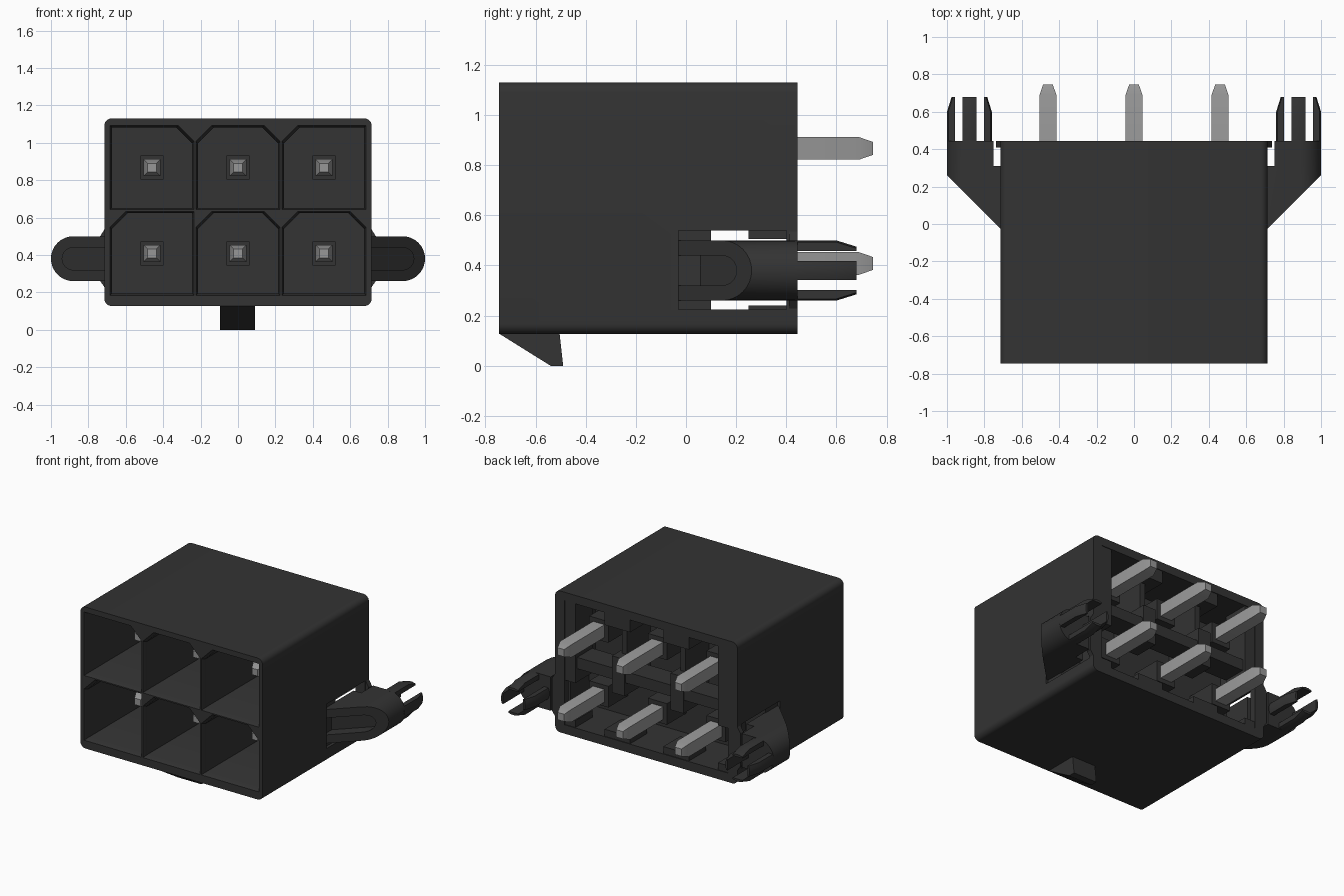
import bpy, bmesh, math
from math import sin, cos, pi

cube = bpy.data.objects.get("Cube")
if cube:
    bpy.data.objects.remove(cube, do_unlink=True)


def material(name, value, rough):
    m = bpy.data.materials.new(name)
    m.use_nodes = True
    color = (value, value, value, 1)
    m.diffuse_color = color
    node = m.node_tree.nodes["Principled BSDF"]
    node.inputs["Base Color"].default_value = color
    node.inputs["Roughness"].default_value = rough
    return m


BLACK = material("black plastic", 0.033, 0.6)
METAL = material("grey metal", 0.31, 0.5)
parts = []


def loft(name, rings, mat=BLACK, keep=True):
    """Closed solid through rings with equal point counts."""
    bm = bmesh.new()
    loops = [[bm.verts.new(p) for p in ring] for ring in rings]
    n = len(loops[0])
    for a, b in zip(loops, loops[1:]):
        for i in range(n):
            j = (i + 1) % n
            bm.faces.new((a[i], a[j], b[j], b[i]))
    bm.faces.new(loops[0])
    bm.faces.new(loops[-1][::-1])
    bmesh.ops.recalc_face_normals(bm, faces=bm.faces[:])
    mesh = bpy.data.meshes.new(name)
    bm.to_mesh(mesh)
    bm.free()
    mesh.materials.append(mat)
    obj = bpy.data.objects.new(name, mesh)
    bpy.context.collection.objects.link(obj)
    if keep:
        parts.append(obj)
    return obj


def at(profile, y):
    return [(x, y, z) for x, z in profile]


def rect(x0, x1, z0, z1):
    return [(x0, z0), (x1, z0), (x1, z1), (x0, z1)]


def box(name, x, y, z, keep=True):
    p = rect(*x, *z)
    return loft(name, [at(p, y[0]), at(p, y[1])], keep=keep)


def cut(obj, cutter):
    """Subtract a solid and discard it."""
    mod = obj.modifiers.new("cut", "BOOLEAN")
    mod.operation, mod.solver, mod.object = "DIFFERENCE", "EXACT", cutter
    deps = bpy.context.evaluated_depsgraph_get()
    mesh = bpy.data.meshes.new_from_object(obj.evaluated_get(deps))
    obj.modifiers.clear()
    obj.data = mesh
    bpy.data.objects.remove(cutter, do_unlink=True)


def rounded(hx, z0, z1, r, steps=6):
    pts = []
    for k, (cx, cz) in enumerate(((hx - r, z1 - r), (r - hx, z1 - r),
                                  (r - hx, z0 + r), (hx - r, z0 + r))):
        for i in range(steps + 1):
            a = (k + i / steps) * pi / 2
            pts.append((cx + r * cos(a), cz + r * sin(a)))
    return pts


def cell(x, z, h, left, right):
    """Square with optional chamfers at the upper corners."""
    l, r = (0.085 if left else 0.001), (0.085 if right else 0.001)
    return [(x - h, z - h), (x + h, z - h), (x + h, z + h - r),
            (x + h - r, z + h), (x - h + l, z + h), (x - h, z + h - l)]


# Housing shell with open back
FRONT, BACK = -0.745, 0.445
shell = rounded(0.715, 0.127, 1.13, 0.04)
housing = loft("housing", [at(shell, FRONT), at(shell, BACK)])
cut(housing, box("cavity", (-0.64, 0.64), (0.1, 0.6), (0.19, 1.07), False))
for s in (-1, 1):
    xs = sorted((s * 0.6, s * 0.8))
    cut(housing, box("side_slot", xs, (0.1, 0.4), (0.225, 0.54), False))
    xs = sorted((s * 0.695, s * 0.8))
    cut(housing, box("side_recess", xs, (-0.03, 0.11), (0.225, 0.54), False))

# Front cells, pin sockets, rear bosses and contact pins
PITCH = 0.46
for row, z in enumerate((0.408, 0.867)):
    for col in (-1, 0, 1):
        x = col * PITCH
        left = row == 0 or col > -1
        right = col < 1 if row else col > -1
        mouth, inner = (cell(x, z, h, left, right) for h in (0.225, 0.215))
        cut(housing, loft("cell", [at(mouth, FRONT - 0.01), at(mouth, FRONT),
                                   at(inner, FRONT + 0.03), at(inner, -0.03)], keep=False))
        cut(housing, box("socket", (x - 0.062, x + 0.062), (-0.1, 0.06),
                         (z - 0.062, z + 0.062), False))
        box("pin_boss", (x - 0.075, x + 0.075), (0.09, 0.32), (z - 0.075, z + 0.075))
        loft("contact_pin", [at(rect(x - h, x + h, z - h, z + h), y) for y, h in
                             ((-0.47, 0.023), (-0.42, 0.045), (0.69, 0.045), (0.745, 0.026))], METAL)

# Ribs inside the back cavity
for s in (-1, 1):
    x = s * PITCH / 2
    box("top_block", (x - 0.1, x + 0.1), (0.25, 0.44), (0.98, 1.08))
    box("bottom_block", (x - 0.1, x + 0.1), (0.25, 0.44), (0.18, 0.24))
    box("centre_block", (x - 0.05, x + 0.05), (0.25, 0.43), (0.51, 0.77))
    box("back_web", (x - 0.02, x + 0.02), (0.09, 0.36), (0.55, 1.08))
    box("side_pillar", sorted((s * 0.56, s * 0.65)), (0.25, 0.44), (0.505, 1.08))
    box("bottom_corner", sorted((s * 0.56, s * 0.65)), (0.25, 0.44), (0.18, 0.24))
box("middle_rib", (-0.65, 0.65), (0.25, 0.42), (0.6, 0.68))

# Wedge tab under the housing
tab = [(FRONT, 0.135), (FRONT, 0.128), (-0.54, 0), (-0.49, 0), (-0.505, 0.135)]
loft("bottom_tab", [[(x, y, z) for y, z in tab] for x in (-0.095, 0.092)])

# Side arms with split pegs
CX, CZ, R = 0.88, 0.38, 0.12


def stadium(r, x0):
    arc = [-pi / 2 + pi * i / 16 for i in range(17)]
    return [(x0, CZ - r)] + [(CX + r * cos(a), CZ + r * sin(a)) for a in arc] + [(x0, CZ + r)]


def sloped(profile, s, offset):
    return [(s * x, x - 0.738 + offset, z) for x, z in profile]


for s, side in ((1, "left"), (-1, "right")):
    outer = stadium(R, 0.69)
    arm = loft(side + "_arm", [sloped(outer, s, 0), [(s * x, BACK, z) for x, z in outer]])
    cut(arm, box("gap", sorted((s * 0.6, s * 0.75)), (0.31, 0.6), (0, 1), False))
    groove = stadium(0.06, 0.6)
    cut(arm, loft("groove", [sloped(groove, s, -0.1), sloped(groove, s, 0.1)], keep=False))
    lip = [(s * x, z) for x, z in ((0.7, 0.225), (0.712, 0.225), (0.738, 0.262),
                                   (0.738, 0.498), (0.712, 0.54), (0.7, 0.54))]
    loft(side + "_lip", [at(lip, 0.41), at(lip, BACK)])

    # Four springy prongs around an open middle
    for k in range(4):
        rings = []
        for y, drop in ((BACK - 0.01, 0), (0.6, 0), (0.68, 0.025)):
            w = 0.038
            section = [(0.078, -w), (0.113 - drop, -w), (R - drop, -0.013),
                       (R - drop, 0.013), (0.113 - drop, w), (0.078, w)]
            c, n = cos(k * pi / 2), sin(k * pi / 2)
            rings.append([(s * (CX + u * c - v * n), y, CZ + u * n + v * c)
                          for u, v in section])
        loft(side + "_prong", rings)

# Smooth rounded edges, keep sharp ones
bpy.ops.object.select_all(action="DESELECT")
for obj in parts:
    obj.select_set(True)
bpy.context.view_layer.objects.active = housing
bpy.ops.object.shade_smooth_by_angle(angle=math.radians(30))
